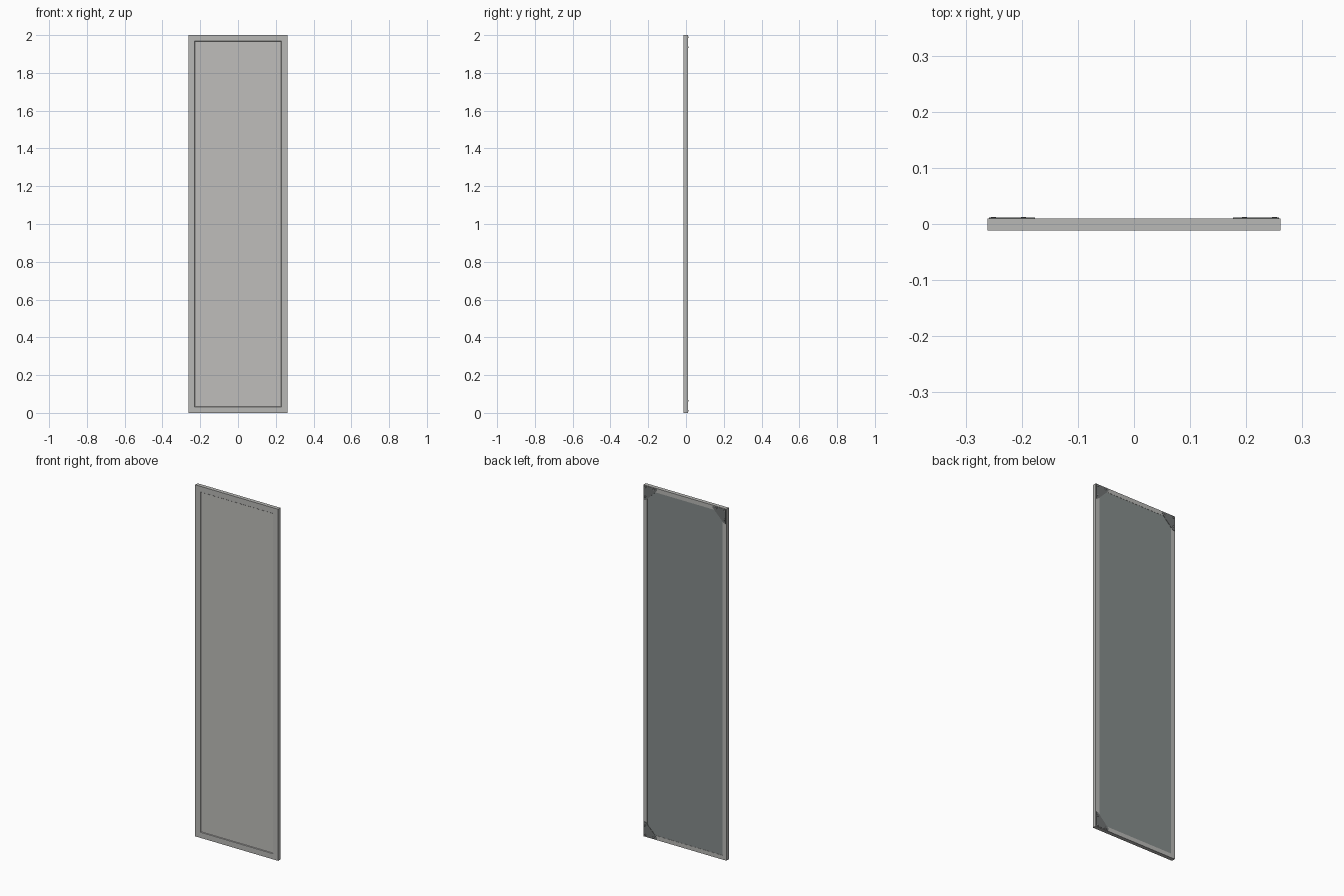
import bpy, bmesh, math
from mathutils import Matrix

if "Cube" in bpy.data.objects:
    bpy.data.objects.remove(bpy.data.objects["Cube"])

W, H = 0.522, 2.0          # outer frame size
HW = W / 2


def material(name, rgb):
    m = bpy.data.materials.new(name)
    m.diffuse_color = (*rgb, 1)
    m.use_nodes = True
    m.node_tree.nodes["Principled BSDF"].inputs["Base Color"].default_value = m.diffuse_color
    return m


frame_mat = material("frame_grey", (0.48, 0.48, 0.465))
mirror_mat = material("mirror_silver", (0.52, 0.515, 0.495))
back_mat = material("backing_grey", (0.24, 0.265, 0.26))
bracket_mat = material("bracket_dark_grey", (0.16, 0.17, 0.17))
screw_mat = material("screw_grey", (0.3, 0.3, 0.3))


def finish(bm, name, mat):
    bmesh.ops.recalc_face_normals(bm, faces=bm.faces)
    me = bpy.data.meshes.new(name)
    bm.to_mesh(me)
    bm.free()
    me.materials.append(mat)
    ob = bpy.data.objects.new(name, me)
    bpy.context.collection.objects.link(ob)
    return ob


def box(name, x0, x1, y0, y1, z0, z1, mat):
    bm = bmesh.new()
    bmesh.ops.create_cube(bm, size=1)
    for v in bm.verts:
        v.co = ((x0 + x1) / 2 + v.co.x * (x1 - x0),
                (y0 + y1) / 2 + v.co.y * (y1 - y0),
                (z0 + z1) / 2 + v.co.z * (z1 - z0))
    return finish(bm, name, mat)


# Mitred frame: a cross-section of (inset, y) swept round the rectangle
profile = [(0, -0.012), (0, 0.010), (0.024, 0.010), (0.024, 0.004),
           (0.035, 0.004), (0.035, -0.008), (0.032, -0.012)]
bm = bmesh.new()
rings = []
for sx, sz in [(-1, -1), (1, -1), (1, 1), (-1, 1)]:
    rings.append([bm.verts.new((sx * (HW - i), y, H / 2 + sz * (H / 2 - i)))
                  for i, y in profile])
n = len(profile)
for a in range(4):
    r, s = rings[a], rings[(a + 1) % 4]
    for k in range(n):
        bm.faces.new((r[k], s[k], s[(k + 1) % n], r[(k + 1) % n]))
finish(bm, "frame", frame_mat)

# Mirror pane at the front and backing board behind it
box("mirror_pane", -HW + 0.034, HW - 0.034, -0.009, 0.003, 0.034, H - 0.034, mirror_mat)
box("backing_board", -HW + 0.024, HW - 0.024, 0.004, 0.009, 0.024, H - 0.024, back_mat)


# Corner brackets on the back: triangular plate, with two screws on each leg
def bracket(label, sx, top):
    def place(a, b):
        x = sx * (HW - a)
        return x, (H - b if top else b)

    outline = [(0.003, 0.003), (0.085, 0.003), (0.085, 0.014),
               (0.014, 0.085), (0.003, 0.085)]
    bm = bmesh.new()
    low, high = [[bm.verts.new((place(a, b)[0], y, place(a, b)[1]))
                  for a, b in outline] for y in (0.0095, 0.0112)]
    bm.faces.new(low)
    bm.faces.new(high)
    for k in range(5):
        j = (k + 1) % 5
        bm.faces.new((low[k], low[j], high[j], high[k]))
    finish(bm, "corner_bracket_" + label, bracket_mat)

    bm = bmesh.new()
    for a, b in [(0.011, 0.011), (0.064, 0.011), (0.011, 0.064)]:
        x, z = place(a, b)
        bmesh.ops.create_cone(
            bm, cap_ends=True, segments=16, radius1=0.006, radius2=0.004, depth=0.002,
            matrix=Matrix.Translation((x, 0.0115, z)) @ Matrix.Rotation(-math.pi / 2, 4, 'X'))
    finish(bm, "bracket_screws_" + label, screw_mat)


# the lower corner on the -x side has no bracket
bracket("top_left", -1, True)
bracket("top_right", 1, True)
bracket("bottom_right", 1, False)
